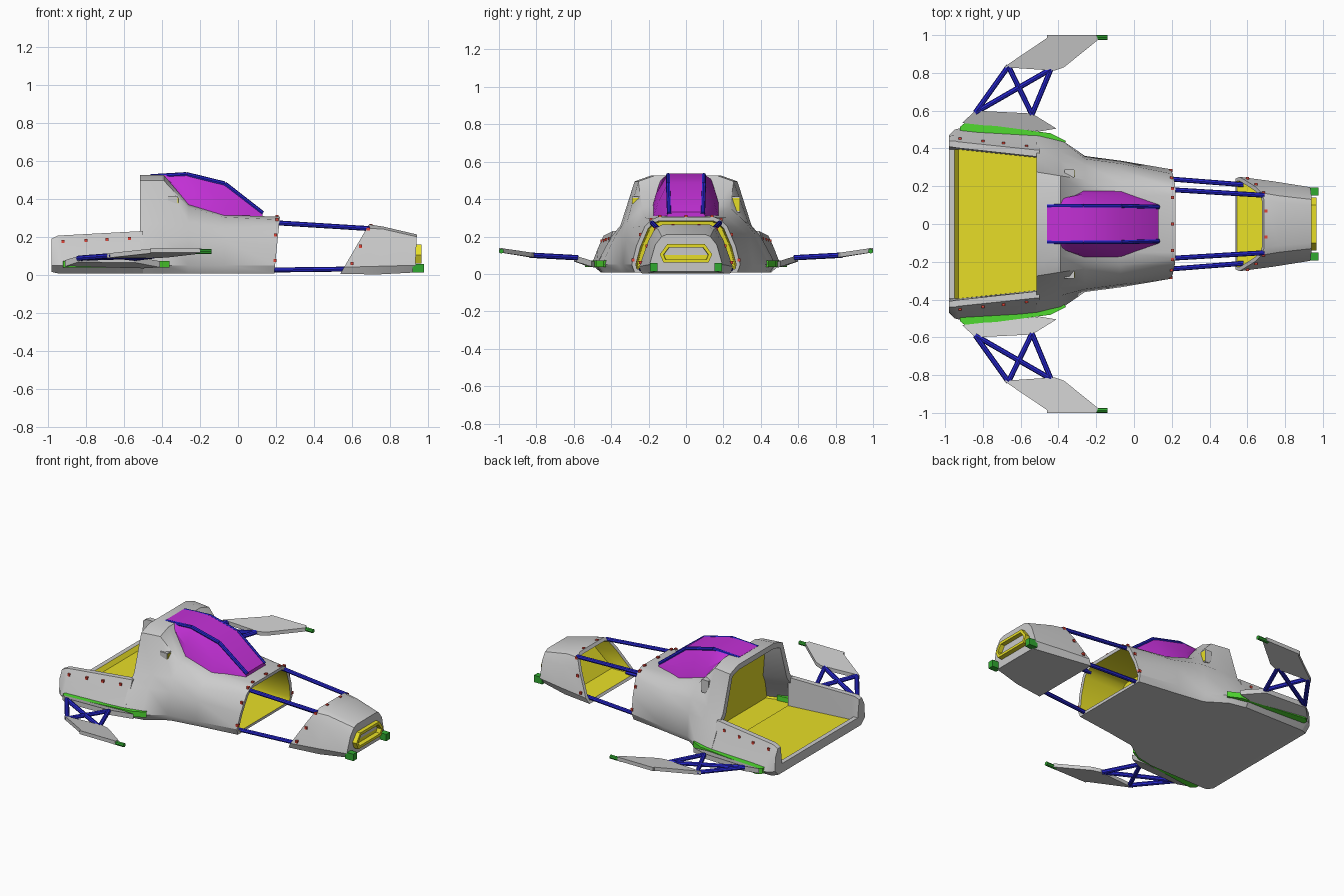
import bpy, bmesh
from mathutils import Vector

if "Cube" in bpy.data.objects:
    bpy.data.objects.remove(bpy.data.objects["Cube"])


def mat(name, r, g, b):
    m = bpy.data.materials.new(name)
    m.diffuse_color = (r, g, b, 1)
    m.use_nodes = True
    m.node_tree.nodes["Principled BSDF"].inputs["Base Color"].default_value = m.diffuse_color
    return m


GREY = mat("grey", .8, .8, .8)
YELLOW = mat("yellow", .8, .73, .02)
PURPLE = mat("purple", .55, .03, .68)
BLUE = mat("blue", .02, .02, .65)
GREEN = mat("green", .08, .7, .03)
DKGREEN = mat("dark_green", .03, .4, .03)
RED = mat("red", .75, .06, .04)


def finish(name, bm, mats, smooth=True):
    bmesh.ops.recalc_face_normals(bm, faces=bm.faces)
    me = bpy.data.meshes.new(name)
    bm.to_mesh(me)
    bm.free()
    for m in mats:
        me.materials.append(m)
    ob = bpy.data.objects.new(name, me)
    bpy.context.collection.objects.link(ob)
    if smooth:
        bpy.ops.object.select_all(action='DESELECT')
        ob.select_set(True)
        bpy.context.view_layer.objects.active = ob
        bpy.ops.object.shade_smooth_by_angle(angle=0.6)
    return ob


def loft(name, sections, mats, yellow_sides=(), recesses=(), yellow_from=0):
    """Sections: (x, lean with z, half profile [(y, z)...]), mirrored in y.
    Recesses: (end, rim, depth in x, lean of depth with z, shrink, grey walls)."""
    bm = bmesh.new()
    rings = []
    for x, lean, half in sections:
        ring = half + [(-y, z) for y, z in reversed(half)]
        rings.append([bm.verts.new((x + lean * z, y, z)) for y, z in ring])
    n = len(rings[0])
    for k in range(len(rings) - 1):
        a, b = rings[k], rings[k + 1]
        for i in range(n):
            j = (i + 1) % n
            f = bm.faces.new((a[i], a[j], b[j], b[i]))
            if i in yellow_sides and k >= yellow_from:
                f.material_index = 1
    caps = [bm.faces.new(rings[0]), bm.faces.new(rings[-1])]
    bmesh.ops.recalc_face_normals(bm, faces=bm.faces)
    # open ends: rim, then coloured pocket pushed inwards
    for cap, rim, depth, lean, shrink, grey_walls in recesses:
        f = caps[cap]
        bmesh.ops.inset_individual(bm, faces=[f], thickness=rim)
        walls = bmesh.ops.inset_individual(bm, faces=[f], thickness=.002)['faces']
        zs = [v.co.z for v in f.verts]
        mid = (min(zs) + max(zs)) / 2
        for v in f.verts:
            v.co.x += depth + lean * v.co.z
            v.co.y *= shrink
            if not grey_walls:
                v.co.z = mid + (v.co.z - mid) * shrink
        f.material_index = 1
        for q in walls:
            is_floor = max(v.co.z for v in q.verts) < min(zs) + .02
            q.material_index = 1 if is_floor or not grey_walls else 0
    return finish(name, bm, mats)


def plate(name, pts, thick, m):
    """Flat plates on both sides from an outline of 3D points."""
    for s, tag in ((1, "left"), (-1, "right")):
        bm = bmesh.new()
        lo = [bm.verts.new((x, y * s, z - thick / 2)) for x, y, z in pts]
        hi = [bm.verts.new((x, y * s, z + thick / 2)) for x, y, z in pts]
        bm.faces.new(lo)
        bm.faces.new(hi)
        for i in range(len(pts)):
            j = (i + 1) % len(pts)
            bm.faces.new((lo[i], lo[j], hi[j], hi[i]))
        finish(f"{name}_{tag}", bm, [m], False)


def rods(name, pairs, r, m, sides=8):
    """Straight rods, each repeated on the other side."""
    for s, tag in ((1, "left"), (-1, "right")):
        bm = bmesh.new()
        for a, b in pairs:
            a, b = (Vector((p[0], p[1] * s, p[2])) for p in (a, b))
            d = b - a
            M = d.to_track_quat('Z', 'Y').to_matrix().to_4x4()
            M.translation = (a + b) / 2
            bmesh.ops.create_cone(bm, cap_ends=True, segments=sides, radius1=r,
                                  radius2=r, depth=d.length, matrix=M)
        finish(f"{name}_{tag}", bm, [m])


def boxes(name, centres, size, m):
    bm = bmesh.new()
    for x, y, z in centres:
        for s in ((1, -1) if y else (1,)):
            for v in bmesh.ops.create_cube(bm, size=1)['verts']:
                v.co = Vector((v.co.x * size[0] + x, v.co.y * size[1] + y * s,
                               v.co.z * size[2] + z))
    finish(name, bm, [m], False)


# cargo bed: grey walls, yellow floor, low sill at the back
loft("cargo_bed", [
    (-.98, 0, [(.43, .015), (.47, .05), (.465, .14), (.44, .19), (.41, .19), (.395, .075)]),
    (-.95, 0, [(.45, .008), (.50, .05), (.47, .14), (.44, .205), (.405, .205), (.395, .075)]),
    (-.93, 0, [(.455, .008), (.505, .05), (.47, .14), (.435, .207), (.402, .207), (.395, .05)]),
    (-.50, 0, [(.45, .008), (.48, .05), (.42, .15), (.39, .23), (.355, .23), (.35, .045)]),
], [GREY, YELLOW], yellow_sides=(5,), yellow_from=1)

# cabin hull with open front, and the bed reaching in under the roof
loft("cabin_hull", [
    (-.515, 0, [(.45, .008), (.48, .05), (.40, .2), (.35, .26), (.275, .495), (.19, .525)]),
    (-.39, 0, [(.425, .008), (.45, .05), (.38, .2), (.335, .27), (.255, .495), (.17, .525)]),
    (-.26, 0, [(.34, .008), (.36, .05), (.345, .2), (.315, .28), (.235, .355), (.17, .37)]),
    (-.07, 0, [(.31, .008), (.335, .05), (.32, .18), (.285, .25), (.22, .303), (.15, .315)]),
    (.19, .1, [(.275, .008), (.29, .05), (.265, .15), (.22, .255), (.185, .29), (.15, .305)]),
], [GREY, YELLOW], recesses=((0, .036, .2, -.25, .85, True),
                             (1, .022, -.28, 0, .97, False)))

# nose pod with open back
loft("nose_pod", [
    (.535, .58, [(.24, .004), (.25, .04), (.20, .18), (.165, .245), (.125, .265)]),
    (.74, .1, [(.21, .002), (.225, .045), (.185, .18), (.15, .24), (.115, .253)]),
    (.93, .05, [(.165, .012), (.195, .05), (.165, .155), (.13, .2), (.10, .212)]),
], [GREY, YELLOW], recesses=((0, .022, .13, 0, .84, False),))

# yellow intake on the nose tip
loft("nose_intake", [
    (.90, 0, [(.12, .06), (.14, .105), (.10, .16)]),
    (.965, 0, [(.12, .06), (.14, .105), (.10, .16)]),
], [YELLOW, YELLOW], recesses=((1, .02, -.03, 0, 1, False),))
boxes("nose_light", [(.948, .172, .035)], (.06, .04, .045), DKGREEN)

# cockpit canopy
loft("canopy", [
    (-.46, 0, [(.09, .48), (.10, .51), (.09, .526)]),
    (-.38, 0, [(.135, .44), (.135, .505), (.095, .532)]),
    (-.27, 0, [(.18, .355), (.16, .43), (.095, .536)]),
    (-.07, 0, [(.175, .305), (.15, .38), (.095, .487)]),
    (.13, 0, [(.105, .30), (.10, .315), (.09, .33)]),
], [PURPLE])
bar = [(-.46, .095, .517), (-.27, .095, .528), (-.07, .095, .479), (.13, .09, .323)]
rods("canopy_bar", list(zip(bar, bar[1:])), .012, BLUE)

# side scoops
boxes("side_scoop", [(-.342, .267, .372)], (.05, .045, .085), GREY)
boxes("scoop_opening", [(-.317, .267, .372)], (.006, .037, .07), YELLOW)

# struts joining the nose pod to the hull
rods("nose_strut", [((.17, .24, .025), (.58, .208, .03)),
                    ((.19, .182, .274), (.69, .152, .243))], .013, BLUE)

# green side strips and fins
plate("side_strip", [(-.92, .44, .055), (-.92, .515, .055), (-.89, .54, .055),
                     (-.44, .48, .055), (-.36, .44, .055), (-.40, .38, .055)], .036, GREEN)
plate("side_fin", [(-.91, .535, .06), (-.84, .60, .083), (-.54, .585, .08),
                   (-.41, .505, .055), (-.50, .49, .05)], .032, GREY)

# wing trusses and outer blades
a, b = (-.84, .59, .087), (-.54, .58, .087)
c, d = (-.665, .835, .1), (-.44, .82, .1)
rods("wing_truss", [(a, c), (a, d), (b, c), (b, d)], .014, BLUE)
plate("wing_blade", [(-.69, .83, .1), (-.46, .985, .125), (-.46, 1.0, .128),
                     (-.20, 1.0, .128), (-.19, .975, .124), (-.37, .83, .103),
                     (-.42, .812, .1)], .024, GREY)
rods("wing_gun", [((-.22, .987, .122), (-.14, .987, .122))], .013, DKGREEN)

# red studs
studs = [(-.92, .45, .175), (-.80, .437, .18), (-.69, .425, .185), (-.57, .41, .19),
         (.195, .283, .075), (.198, .243, .21), (.205, .187, .29), (.205, .14, .307),
         (.205, 0, .307), (.60, .242, .06), (.645, .208, .15), (.685, .163, .24),
         (.70, .07, .26)]
boxes("stud", studs, (.016, .016, .016), RED)
